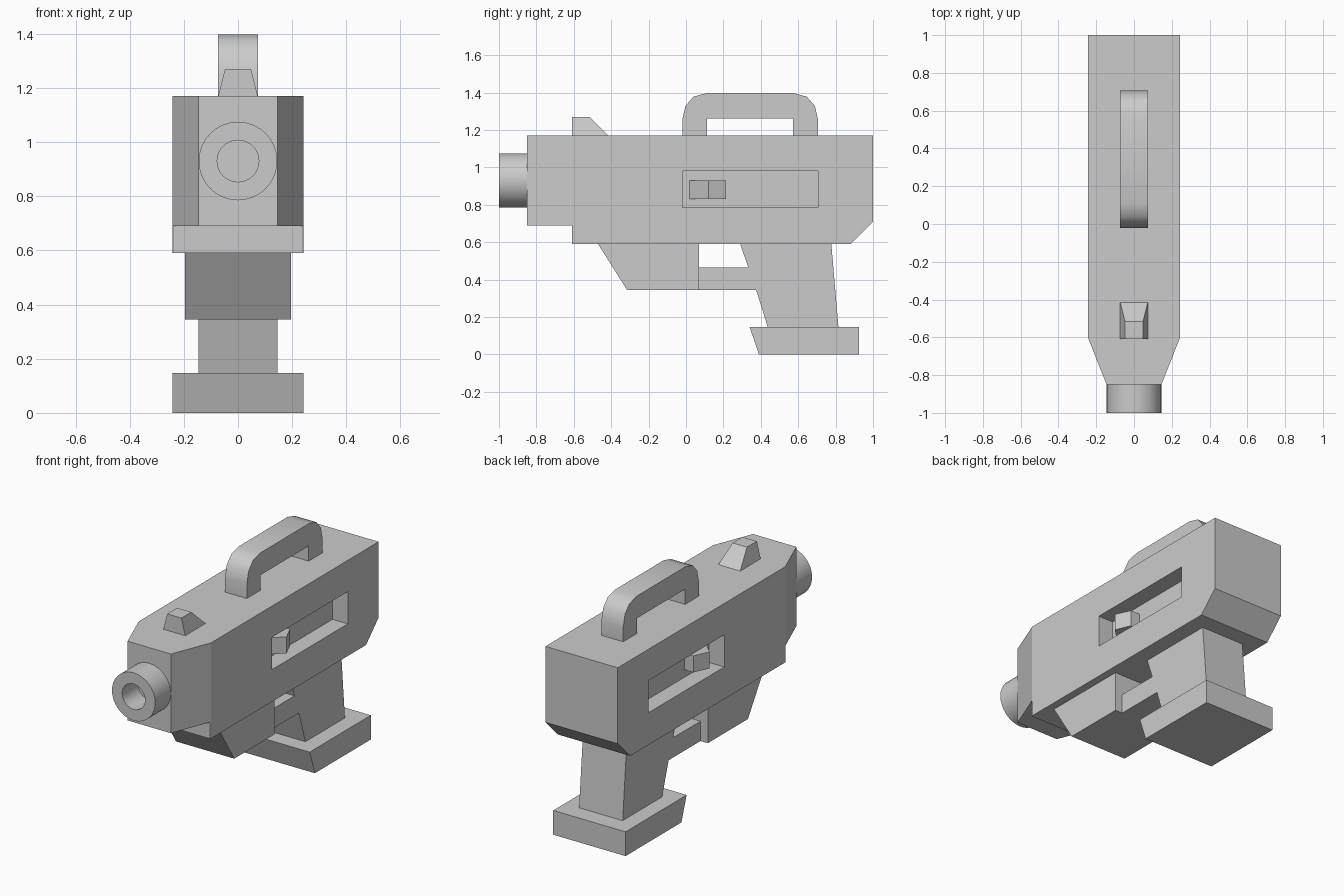
import bpy, bmesh, math
from mathutils import Vector

if "Cube" in bpy.data.objects:
    bpy.data.objects.remove(bpy.data.objects["Cube"])


def add_object(name, bm):
    bmesh.ops.remove_doubles(bm, verts=bm.verts, dist=1e-5)
    bmesh.ops.recalc_face_normals(bm, faces=bm.faces)
    mesh = bpy.data.meshes.new(name)
    bm.to_mesh(mesh)
    bm.free()
    obj = bpy.data.objects.new(name, mesh)
    bpy.context.collection.objects.link(obj)
    return obj


def prism(name, pts, lo, hi, axis="x"):
    """Extrude a (y, z) outline along x, or an (x, y) outline along z."""
    bm = bmesh.new()
    place = (lambda p, d: (d, *p)) if axis == "x" else (lambda p, d: (*p, d))
    face = bm.faces.new([bm.verts.new(place(p, lo)) for p in pts])
    grown = bmesh.ops.extrude_face_region(bm, geom=[face])["geom"]
    shift = Vector(place((0, 0), hi - lo))
    bmesh.ops.translate(bm, vec=shift, verts=[v for v in grown if isinstance(v, bmesh.types.BMVert)])
    return add_object(name, bm)


def activate(obj):
    bpy.ops.object.select_all(action="DESELECT")
    obj.select_set(True)
    bpy.context.view_layer.objects.active = obj


def boolean(obj, cutter, operation):
    cutter.hide_render = True
    mod = obj.modifiers.new("cut", "BOOLEAN")
    mod.object, mod.operation, mod.solver = cutter, operation, "EXACT"
    activate(obj)
    bpy.ops.object.modifier_apply(modifier=mod.name)
    bpy.data.objects.remove(cutter)


def smooth(obj, degrees=35):
    activate(obj)
    bpy.ops.object.shade_smooth_by_angle(angle=math.radians(degrees))


# Body: side outline intersected with the tapered plan outline
body = prism("body", [(-0.85, 1.17), (1, 1.17), (1, 0.71), (0.88, 0.59),
                      (-0.61, 0.59), (-0.61, 0.69), (-0.85, 0.69)], -0.4, 0.4)
plan = prism("plan_cutter", [(-0.145, -0.85), (0.145, -0.85), (0.2425, -0.605), (0.2425, 1.1),
                             (-0.2425, 1.1), (-0.2425, -0.605)], 0.4, 1.4, "z")
boolean(body, plan, "INTERSECT")

# Side slots, each with a wedge-shaped lever
for side, label in ((1, "right"), (-1, "left")):
    slot = [(-0.02, 0.785), (0.705, 0.785), (0.705, 0.98), (-0.02, 0.98)]
    boolean(body, prism("slot_cutter", slot, side * 0.14, side * 0.4), "DIFFERENCE")
    wedge = [(0.14, 0.02), (0.242, 0.12), (0.2, 0.213), (0.14, 0.213)]
    prism("lever_" + label, [(side * x, y) for x, y in wedge], 0.83, 0.93, "z")

# Barrel: hollow muzzle turned around the y axis
bm = bmesh.new()
ring = [(0, -0.85), (0.077, -0.85), (0.077, -1), (0.145, -1), (0.145, -0.85)]
verts = [bm.verts.new((r, y, 0.93)) for r, y in ring]
edges = [bm.edges.new(pair) for pair in zip(verts, verts[1:])]
bmesh.ops.spin(bm, geom=verts + edges, cent=(0, 0, 0.93), axis=(0, 1, 0),
               angle=math.tau, steps=32)
smooth(add_object("barrel", bm))

# Front sight: block with sloping back and sides
sight = prism("sight", [(-0.61, 1.17), (-0.61, 1.27), (-0.515, 1.27), (-0.415, 1.17)],
              -0.073, 0.073)
for v in sight.data.vertices:
    if v.co.z > 1.2:
        v.co.x *= 0.66

# Carry handle with rounded front and back corners
half = [(0.23, 1.17), (0.23, 1.262), (0, 1.262)]
outer = [(0, 1.397), (0.233, 1.397), (0.303, 1.378), (0.346, 1.329), (0.363, 1.255), (0.363, 1.17)]
loop = [(0.343 - d, z) for d, z in reversed(outer[1:])] + [(0.343 + d, z) for d, z in outer[1:]]
loop += [(0.343 + d, z) for d, z in half[:2]] + [(0.343 - d, z) for d, z in reversed(half[:2])]
smooth(prism("carry_handle", loop, -0.073, 0.073), 40)

# Foregrip block, grip with guard bar, and base
prism("foregrip", [(-0.47, 0.59), (-0.315, 0.345), (0.07, 0.345), (0.07, 0.59)], -0.195, 0.195)
prism("grip", [(0.29, 0.59), (0.333, 0.465), (0.07, 0.465), (0.07, 0.345), (0.375, 0.345),
               (0.437, 0.147), (0.815, 0.147), (0.777, 0.59)], -0.146, 0.146)
prism("grip_base", [(0.34, 0.147), (0.925, 0.147), (0.925, 0), (0.39, 0)], -0.2425, 0.2425)
